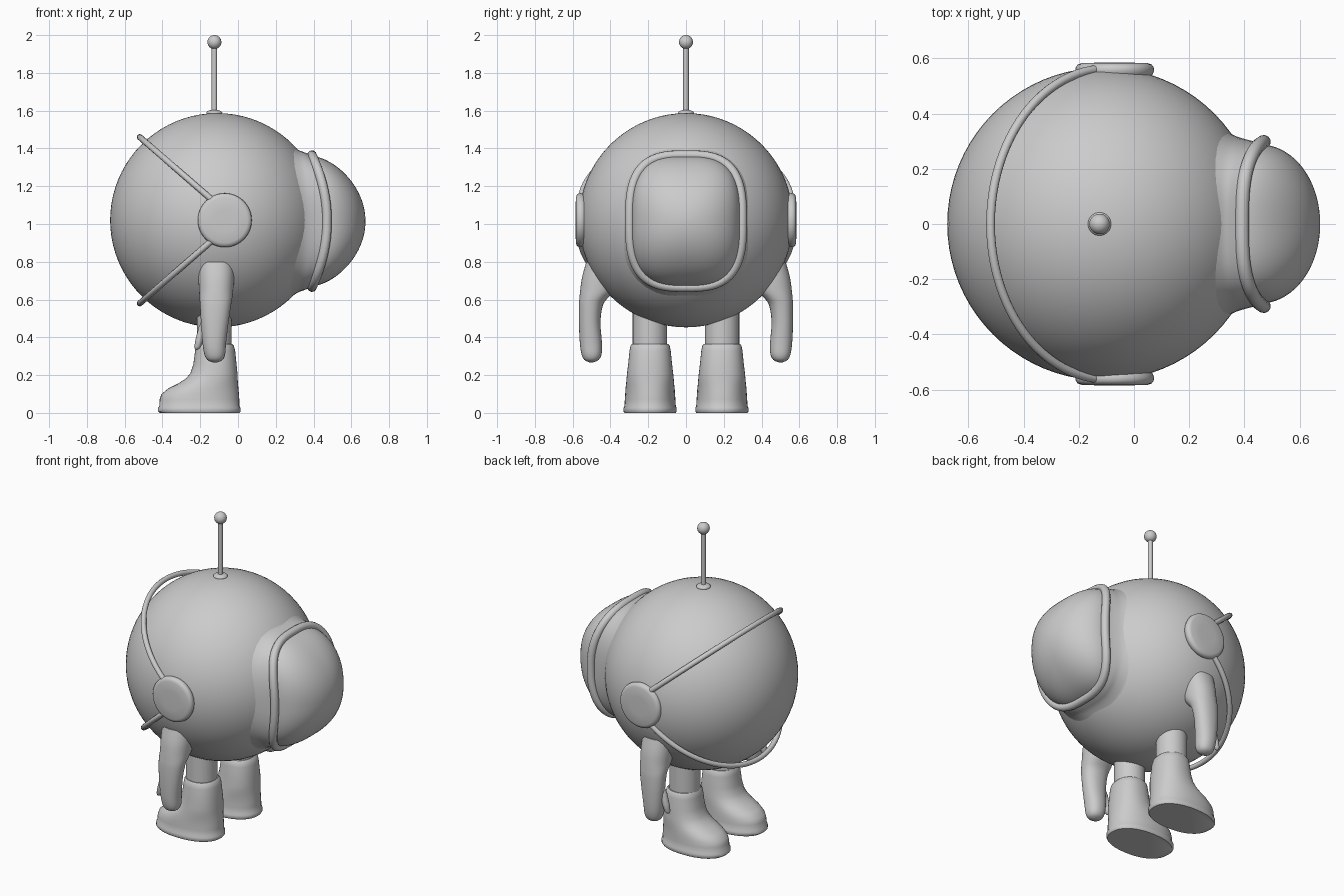
import bpy, bmesh, math
from mathutils import Vector

if "Cube" in bpy.data.objects:
    bpy.data.objects.remove(bpy.data.objects["Cube"])

grey = bpy.data.materials.new("plain grey")
grey.diffuse_color = (0.6, 0.6, 0.6, 1)
grey.use_nodes = True
grey.node_tree.nodes["Principled BSDF"].inputs["Base Color"].default_value = grey.diffuse_color
CX, CZ, R = -0.11, 1.02, 0.567      # body sphere centre and radius


def finish(ob, name, angle=40):
    ob.name = name
    ob.data.materials.clear()
    ob.data.materials.append(grey)
    bpy.ops.object.select_all(action='DESELECT')
    ob.select_set(True)
    bpy.context.view_layer.objects.active = ob
    bpy.ops.object.shade_smooth_by_angle(angle=math.radians(angle))
    return ob


def sup(t, n):
    """Point on a unit superellipse."""
    c, s = math.cos(t), math.sin(t)
    return (math.copysign(abs(c) ** (2 / n), c), math.copysign(abs(s) ** (2 / n), s))


def loft(name, rings, angle=40):
    """Skin a stack of equal-length point rings, capped at both ends."""
    bm = bmesh.new()
    rows = [[bm.verts.new(p) for p in r] for r in rings]
    for a, b in zip(rows, rows[1:]):
        n = len(a)
        for i in range(n):
            bm.faces.new((a[i], a[(i + 1) % n], b[(i + 1) % n], b[i]))
    bm.faces.new(rows[0])
    bm.faces.new(rows[-1])
    bmesh.ops.recalc_face_normals(bm, faces=bm.faces)
    me = bpy.data.meshes.new(name)
    bm.to_mesh(me)
    bm.free()
    ob = bpy.data.objects.new(name, me)
    bpy.context.collection.objects.link(ob)
    return finish(ob, name, angle)


def tube(name, pts, radius, cyclic=False):
    cu = bpy.data.curves.new(name, 'CURVE')
    cu.dimensions = '3D'
    cu.bevel_depth, cu.bevel_resolution, cu.use_fill_caps = radius, 4, True
    sp = cu.splines.new('POLY')
    sp.points.add(len(pts) - 1)
    for q, p in zip(sp.points, pts):
        q.co = (*p, 1)
    sp.use_cyclic_u = cyclic
    ob = bpy.data.objects.new(name, cu)
    bpy.context.collection.objects.link(ob)
    bpy.ops.object.select_all(action='DESELECT')
    ob.select_set(True)
    bpy.context.view_layer.objects.active = ob
    bpy.ops.object.convert(target='MESH')
    return finish(bpy.context.object, name)


def ball(name, loc, r, seg=32):
    bpy.ops.mesh.primitive_uv_sphere_add(segments=seg, ring_count=seg // 2, radius=r, location=loc)
    return finish(bpy.context.object, name)


def smooth_rows(rows, steps=5):
    """Catmull-Rom interpolation of a table of section rows."""
    out = []
    for i in range(len(rows) - 1):
        p = [rows[max(0, min(len(rows) - 1, i + k))] for k in (-1, 0, 1, 2)]
        for s in range(steps):
            t = s / steps
            out.append([0.5 * (2 * b + (c - a) * t + (2 * a - 5 * b + 4 * c - d) * t * t
                               + (3 * b - a - 3 * c + d) * t ** 3) for a, b, c, d in zip(*p)])
    return out + [rows[-1]]


# Body
ball("body", (CX, 0, CZ), R, 80)

# Window: flared neck, frame and dome, bent back at top and bottom
WZ, N = 1.015, 72


def window_ring(x, a, b, n, bend):
    pts = []
    for i in range(N):
        c, s = sup(2 * math.pi * (i + 0.5) / N, n)
        pts.append((x - bend * (b * s / 0.36) ** 2, a * c, WZ + b * s))
    return pts


neck = [(0.17, 0.47, 0.47, 2, 0), (0.23, 0.44, 0.44, 2, 0), (0.29, 0.375, 0.405, 2.2, 0.01),
        (0.35, 0.328, 0.378, 2.6, 0.03), (0.41, 0.306, 0.366, 2.9, 0.06),
        (0.465, 0.295, 0.352, 3, 0.085)]
loft("window_neck", [window_ring(*r) for r in smooth_rows(neck, 4)])
dome = []
for k in range(19):
    th = math.radians(89) * k / 18
    c = math.cos(th)
    dome.append(window_ring(0.46 + 0.215 * math.sin(th), 0.288 * c, 0.345 * c, 2 + c, 0.085))
loft("window_dome", dome)
tube("window_frame", window_ring(0.472, 0.298, 0.35, 3, 0.085), 0.025, True)

# Straps round the body
for sgn, name in ((1, "upper_strap"), (-1, "lower_strap")):
    pts = []
    for i in range(49):
        t = math.pi * (i / 48 - 0.5)
        u = math.cos(t)
        pts.append((-0.10 - 0.42 * u, 0.562 * math.sin(t), CZ + sgn * (0.075 + 0.365 * u)))
    tube(name, pts, 0.016)

# Antenna
AX = -0.125
ball("antenna_tip", (AX, 0, 1.963), 0.037)
tube("antenna_rod", [(AX, 0, 1.56), (AX, 0, 1.95)], 0.015)
ball("antenna_base", (AX, 0, 1.588), 0.042).scale = (1, 1, 0.4)


def section(z, x0, x1, y0, y1, n=2.0, m=40):
    """Horizontal superellipse between the given limits."""
    pts = []
    for i in range(m):
        c, s = sup(2 * math.pi * i / m, n)
        pts.append(((x0 + x1) / 2 + (x1 - x0) / 2 * c, (y0 + y1) / 2 + (y1 - y0) / 2 * s, z))
    return pts


# Rows: z, x range, y range
arm = [(0.80, -0.212, -0.02, 0.34, 0.528), (0.72, -0.21, -0.02, 0.35, 0.55),
       (0.65, -0.206, -0.025, 0.375, 0.56), (0.61, -0.204, -0.03, 0.412, 0.564),
       (0.57, -0.201, -0.037, 0.44, 0.567), (0.48, -0.196, -0.05, 0.453, 0.567),
       (0.37, -0.188, -0.063, 0.445, 0.562), (0.31, -0.178, -0.068, 0.447, 0.553),
       (0.28, -0.162, -0.082, 0.463, 0.538), (0.268, -0.135, -0.108, 0.49, 0.512)]
# Rows: z, x range, half width
boot = [(0.0, -0.415, 0.008, 0.136), (0.008, -0.424, 0.014, 0.141), (0.026, -0.424, 0.014, 0.141),
        (0.036, -0.417, 0.008, 0.136), (0.07, -0.415, 0.007, 0.134), (0.10, -0.405, 0.005, 0.132),
        (0.13, -0.368, 0.002, 0.13), (0.155, -0.318, 0.0, 0.127), (0.18, -0.278, -0.002, 0.125),
        (0.21, -0.252, -0.003, 0.122), (0.26, -0.236, -0.008, 0.116), (0.33, -0.227, -0.015, 0.109),
        (0.355, -0.222, -0.022, 0.104), (0.366, -0.215, -0.032, 0.096)]

for sgn, side in ((1, "left"), (-1, "right")):
    def flip(rings):
        return [[(x, sgn * y, z) for x, y, z in r] for r in rings]

    # Ear disc with rounded rim
    ear = [(0.53, 0.13), (0.545, 0.139), (0.557, 0.143), (0.569, 0.141), (0.578, 0.134),
           (0.583, 0.12), (0.585, 0.06)]
    loft(side + "_ear_disc", [[(-0.07 + r * math.cos(2 * math.pi * i / 48), sgn * y,
         CZ + r * math.sin(2 * math.pi * i / 48)) for i in range(48)] for y, r in ear])

    # Arm with thumb
    loft(side + "_arm", flip([section(*r, 2.2) for r in smooth_rows(arm, 3)]), 50)
    thumb = []
    a, b = Vector((-0.172, 0.495, 0.50)), Vector((-0.214, 0.495, 0.35))
    for t, r in ((0, 0.015), (0.3, 0.023), (0.7, 0.022), (1, 0.018), (1.08, 0.011), (1.11, 0.003)):
        p = a.lerp(b, t)
        thumb.append(section(p.z, p.x - r, p.x + r, p.y - r, p.y + r, 2, 16))
    loft(side + "_thumb", flip(thumb), 60)

    # Leg and boot
    loft(side + "_leg", flip([section(z, -0.218, -0.034, 0.10, 0.282) for z in (0.34, 0.6)]))
    loft(side + "_boot", flip([section(z, x0, x1, 0.19 - h, 0.19 + h, 2.25)
                               for z, x0, x1, h in boot]), 45)
